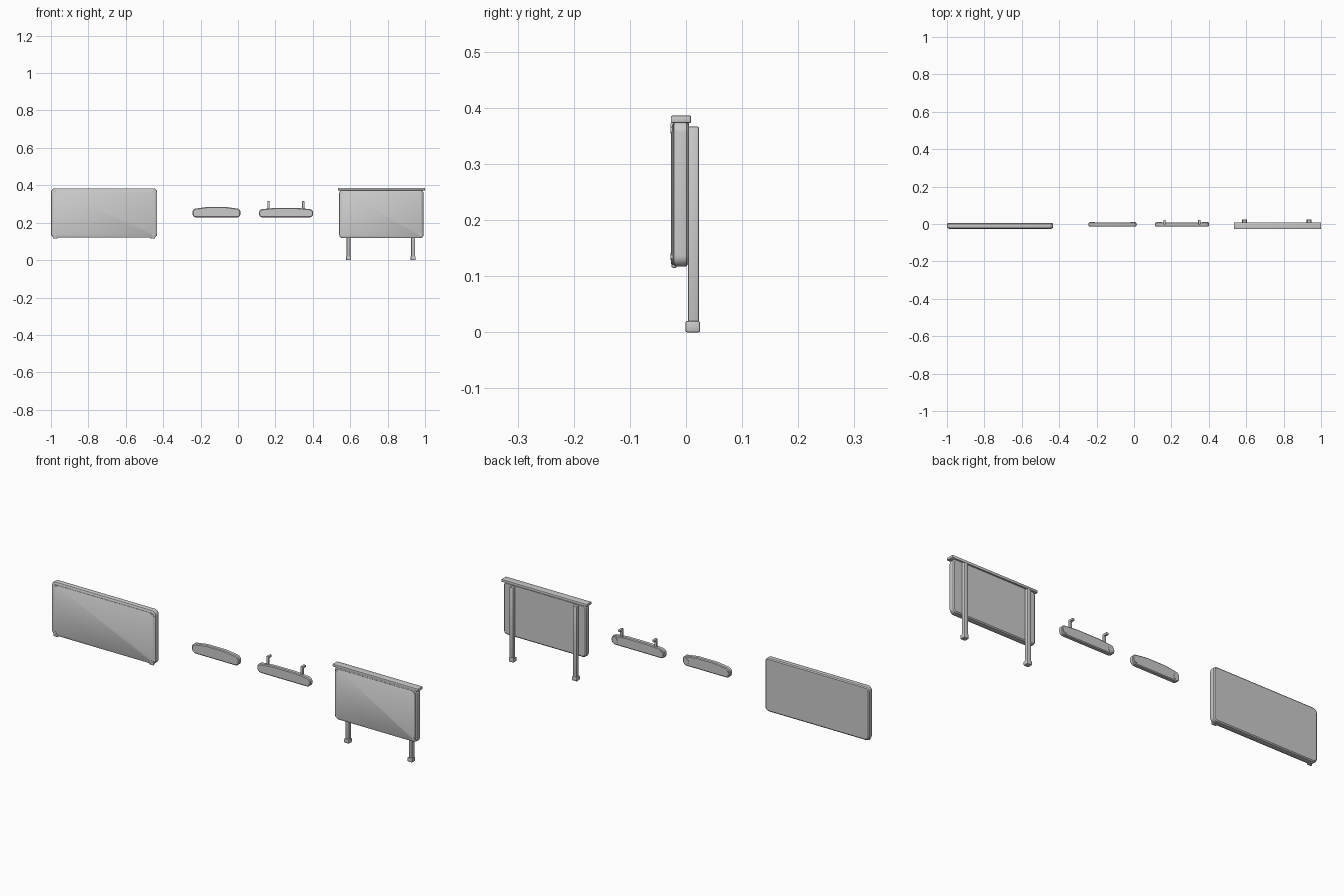
import bpy, bmesh, math

cube = bpy.data.objects.get("Cube")
if cube:
    bpy.data.objects.remove(cube, do_unlink=True)

grey = bpy.data.materials.new("plain_grey")
grey.use_nodes = True
colour = (0.6, 0.6, 0.6, 1)
grey.diffuse_color = colour
grey.node_tree.nodes["Principled BSDF"].inputs["Base Color"].default_value = colour


def finish(bm, name):
    bmesh.ops.recalc_face_normals(bm, faces=bm.faces)
    mesh = bpy.data.meshes.new(name)
    bm.to_mesh(mesh)
    bm.free()
    mesh.materials.append(grey)
    ob = bpy.data.objects.new(name, mesh)
    bpy.context.collection.objects.link(ob)
    bpy.ops.object.select_all(action="DESELECT")
    ob.select_set(True)
    bpy.context.view_layer.objects.active = ob
    bpy.ops.object.shade_smooth_by_angle(angle=math.radians(35))
    return ob


def outline(x0, x1, z0, z1, radius, hump, steps=6):
    """Rounded rectangle, optionally with a raised flat-topped crown."""
    pts = []
    corners = [(x1 - radius, z1 - radius), (x0 + radius, z1 - radius),
               (x0 + radius, z0 + radius), (x1 - radius, z0 + radius)]
    for k, (cx, cz) in enumerate(corners):
        for i in range(steps + 1):
            a = math.pi / 2 * (k + i / steps)
            pts.append((cx + radius * math.cos(a), cz + radius * math.sin(a)))
        if k == 0 and hump:
            width = x1 - x0
            for f in (0.76, 0.7, 0.3, 0.24):
                rise = hump if f in (0.7, 0.3) else hump * 0.75
                pts.append((x0 + width * f, z1 + rise))
    return pts


def panel(name, x0, x1, z0, z1, radius, layers, hump=0):
    """Loft the outline through (depth, inset) layers and cap both ends."""
    bm = bmesh.new()
    rings = []
    for y, s in layers:
        pts = outline(x0 + s, x1 - s, z0 + s, z1 - s, max(radius - s, 0.003), hump)
        rings.append([bm.verts.new((x, y, z)) for x, z in pts])
    for a, b in zip(rings, rings[1:]):
        for i in range(len(a)):
            j = (i + 1) % len(a)
            bm.faces.new((a[i], a[j], b[j], b[i]))
    bm.faces.new(rings[0])
    bm.faces.new(rings[-1])
    return finish(bm, name)


def box(name, x0, x1, y0, y1, z0, z1, bevel):
    bm = bmesh.new()
    bmesh.ops.create_cube(bm, size=1)
    for v in bm.verts:
        v.co = ((x0 + x1) / 2 + v.co.x * (x1 - x0),
                (y0 + y1) / 2 + v.co.y * (y1 - y0),
                (z0 + z1) / 2 + v.co.z * (z1 - z0))
    bmesh.ops.bevel(bm, geom=bm.edges[:], offset=bevel, segments=2,
                    affect="EDGES", profile=0.5)
    return finish(bm, name)


def bolt(name, x, y, z, radius, depth=0.004):
    bm = bmesh.new()
    bmesh.ops.create_cone(bm, cap_ends=True, segments=12, radius1=radius,
                          radius2=radius, depth=depth)
    for v in bm.verts:
        v.co = (x + v.co.x, y + v.co.z, z + v.co.y)
    return finish(bm, name)


# Large wall board with stepped front plate
board_layers = [(0.005, 0.006), (0.001, 0.001), (-0.003, 0), (-0.017, 0),
                (-0.021, 0.002), (-0.023, 0.006)]
panel("wide_board", -1, -0.432, 0.12, 0.384, 0.022, board_layers)
panel("wide_board_front", -0.991, -0.441, 0.122, 0.37, 0.018,
      [(-0.022, 0), (-0.025, 0), (-0.027, 0.003)])
for x in (-0.977, -0.455):
    bolt("wide_board_bolt", x, -0.026, 0.366, 0.006)
    bolt("wide_board_bolt", x, -0.026, 0.135, 0.006)
    box("wide_board_foot", x - 0.012, x + 0.012, -0.026, -0.016, 0.115, 0.13, 0.003)

# Small plaque with crowned top
plaque_layers = [(0.008, 0.004), (0.005, 0), (-0.01, 0), (-0.013, 0.004)]
panel("small_plaque", -0.243, 0.013, 0.228, 0.276, 0.02, plaque_layers, 0.008)
for x in (-0.224, -0.006):
    bolt("plaque_bolt", x, 0.008, 0.25, 0.014, 0.003)

# Hanging plaque with a pair of hooks
panel("hanging_plaque", 0.112, 0.402, 0.228, 0.273, 0.021, plaque_layers, 0.006)
for x in (0.133, 0.381):
    bolt("hanging_plaque_bolt", x, 0.008, 0.25, 0.014, 0.003)
for x in (0.163, 0.349):
    box("hook_stem", x - 0.006, x + 0.006, -0.004, 0.006, 0.265, 0.312, 0.002)
    box("hook_arm", x - 0.006, x + 0.006, -0.004, 0.022, 0.304, 0.315, 0.002)

# Post-mounted board with top cap
panel("post_board", 0.541, 0.992, 0.117, 0.376, 0.02, board_layers)
panel("post_board_front", 0.55, 0.983, 0.12, 0.367, 0.016,
      [(-0.022, 0), (-0.025, 0), (-0.027, 0.003)])
box("top_cap", 0.534, 1, -0.027, 0.009, 0.373, 0.386, 0.002)
for x in (0.556, 0.977):
    for z in (0.135, 0.36):
        bolt("post_board_bolt", x, -0.026, z, 0.006)

# Posts and their feet
for x in (0.591, 0.936):
    box("post", x - 0.01, x + 0.01, 0.004, 0.023, 0.004, 0.367, 0.003)
    box("post_foot", x - 0.013, x + 0.013, -0.001, 0.025, 0, 0.02, 0.003)
